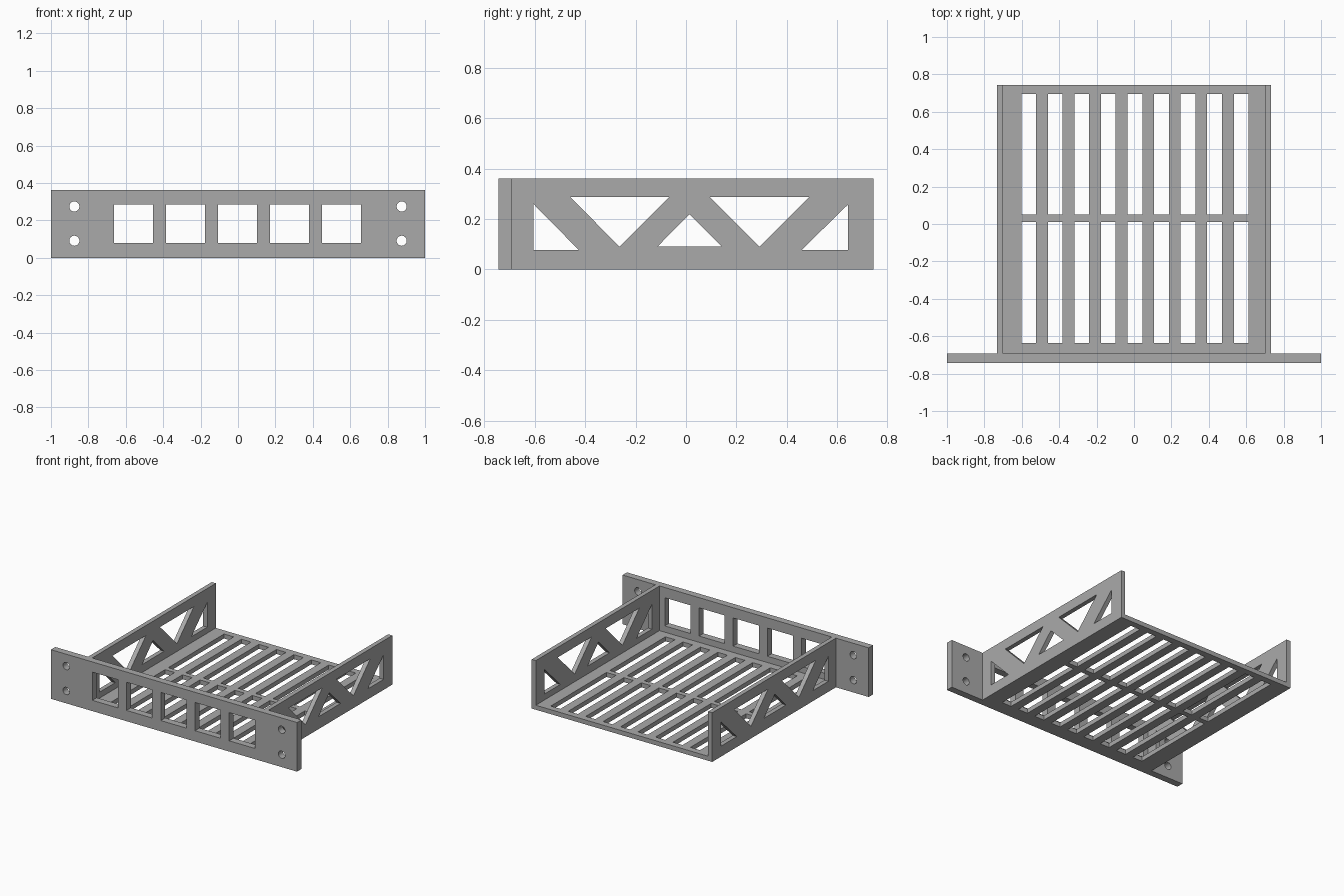
import bpy, bmesh, math
from mathutils import Matrix, Vector

cube = bpy.data.objects.get("Cube")
if cube:
    bpy.data.objects.remove(cube, do_unlink=True)

grey = bpy.data.materials.new("plain grey")
grey.use_nodes = True
colour = (0.4, 0.4, 0.4, 1)
grey.diffuse_color = colour
grey.node_tree.nodes["Principled BSDF"].inputs["Base Color"].default_value = colour

X, Y, Z = Vector((1, 0, 0)), Vector((0, 1, 0)), Vector((0, 0, 1))


def rect(u0, v0, u1, v1):
    return [(u0, v0), (u1, v0), (u1, v1), (u0, v1)]


def circle(u, v, r, n=32):
    return [(u + r * math.cos(i * math.tau / n), v + r * math.sin(i * math.tau / n))
            for i in range(n)]


def plate(name, outline, holes, thickness, u_axis, v_axis, centre):
    """Flat sheet with cut-outs, drawn in the u/v plane and thickened about centre."""
    curve = bpy.data.curves.new(name + " profile", "CURVE")
    curve.dimensions = "2D"
    curve.fill_mode = "BOTH"
    curve.extrude = thickness / 2
    for loop in [outline] + holes:
        spline = curve.splines.new("POLY")
        spline.points.add(len(loop) - 1)
        for point, (u, v) in zip(spline.points, loop):
            point.co = (u, v, 0, 1)
        spline.use_cyclic_u = True
    helper = bpy.data.objects.new(name + " profile", curve)
    bpy.context.scene.collection.objects.link(helper)
    bpy.context.view_layer.update()
    graph = bpy.context.evaluated_depsgraph_get()
    mesh = bpy.data.meshes.new_from_object(helper.evaluated_get(graph))
    bpy.data.objects.remove(helper, do_unlink=True)
    bpy.data.curves.remove(curve)

    # Stand the sheet up, weld the caps to the rims and merge flat triangles
    turn = Matrix((u_axis, v_axis, u_axis.cross(v_axis))).transposed().to_4x4()
    mesh.transform(Matrix.Translation(centre) @ turn)
    bm = bmesh.new()
    bm.from_mesh(mesh)
    bmesh.ops.remove_doubles(bm, verts=bm.verts, dist=0.0001)
    bmesh.ops.recalc_face_normals(bm, faces=bm.faces)
    for face in bm.faces:
        face.smooth = False
    bm.to_mesh(mesh)
    bm.free()
    mesh.name = name
    mesh.materials.clear()
    mesh.materials.append(grey)
    obj = bpy.data.objects.new(name, mesh)
    bpy.context.scene.collection.objects.link(obj)
    return obj


HEIGHT, BACK, FRONT, FACE = 0.361, 0.743, -0.743, -0.692
INNER, OUTER = 0.70, 0.733
SHEET = OUTER - INNER

# Front panel: five square windows and four screw holes
windows = [rect(-0.663 + 0.278 * i, 0.079, -0.455 + 0.278 * i, 0.286) for i in range(5)]
screws = [circle(x, z, 0.027) for x in (-0.875, 0.875) for z in (0.091, 0.274)]
plate("front_panel", rect(-1, 0, 1, HEIGHT), windows + screws,
      FACE - FRONT, X, Z, Y * (FRONT + FACE) / 2)

# Side walls: triangular truss cut-outs
truss = [
    [(-0.605, 0.26), (-0.605, 0.077), (-0.425, 0.077)],
    [(-0.458, 0.287), (-0.264, 0.09), (-0.068, 0.287)],
    [(-0.113, 0.091), (0.143, 0.091), (0.014, 0.22)],
    [(0.095, 0.287), (0.292, 0.09), (0.488, 0.287)],
    [(0.643, 0.258), (0.458, 0.077), (0.643, 0.077)],
]
for side, name in ((1, "left_wall"), (-1, "right_wall")):
    plate(name, rect(FACE, 0, BACK, HEIGHT), truss, SHEET, Y, Z,
          X * side * (INNER + OUTER) / 2)

# Floor: two rows of nine ventilation slots
slots = [rect(-0.601 + 0.1418 * i, y0, -0.523 + 0.1418 * i, y1)
         for i in range(9) for y0, y1 in ((-0.635, 0.012), (0.05, 0.696))]
plate("floor", rect(-INNER, FACE, INNER, BACK), slots, SHEET, X, Y, Z * SHEET / 2)
